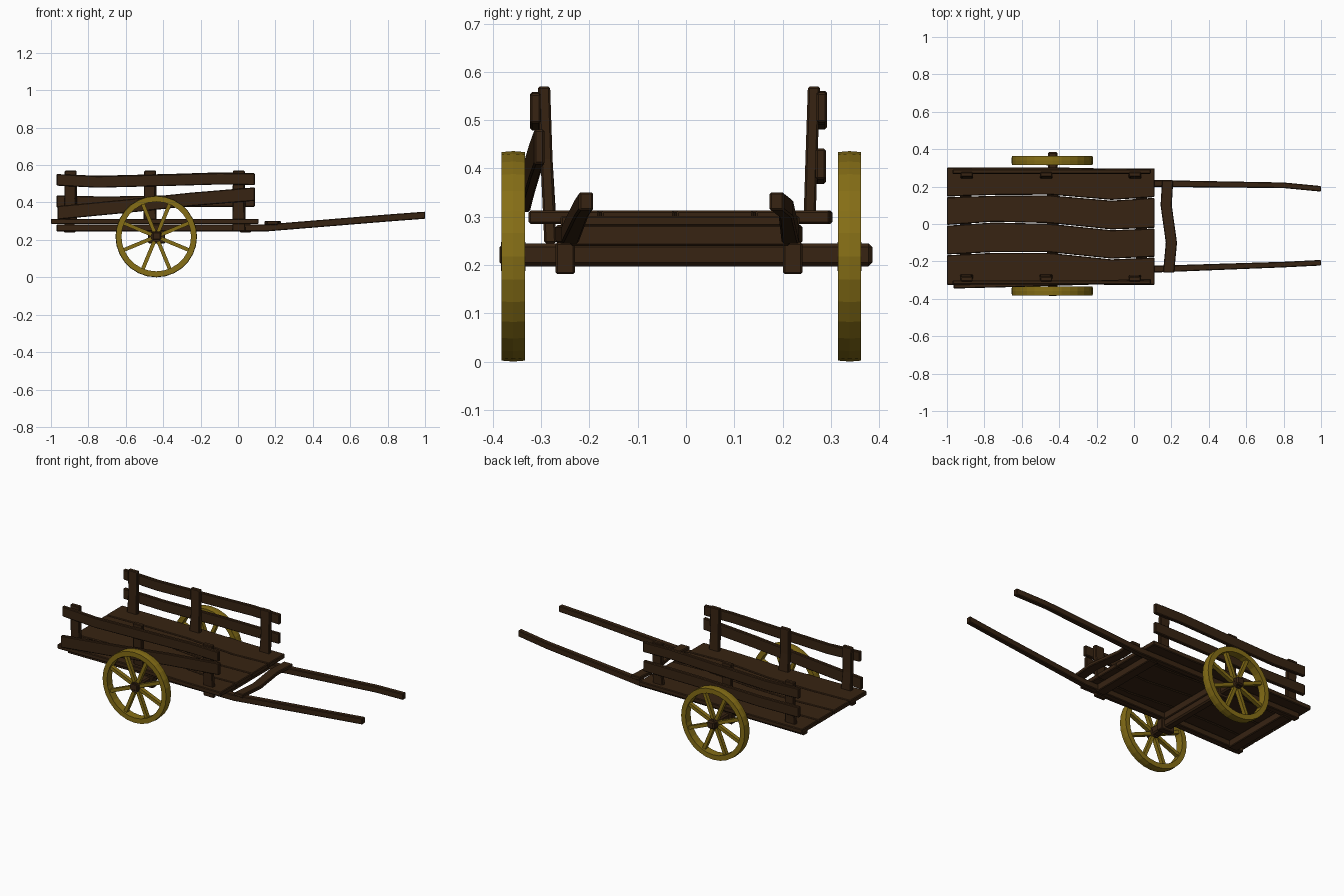
import bpy, bmesh, math
from mathutils import Vector, Matrix

if "Cube" in bpy.data.objects:
    bpy.data.objects.remove(bpy.data.objects["Cube"])


def material(name, col):
    m = bpy.data.materials.new(name)
    m.diffuse_color = (*col, 1)
    m.use_nodes = True
    m.node_tree.nodes["Principled BSDF"].inputs["Base Color"].default_value = m.diffuse_color
    return m


WOOD = material("dark brown wood", (0.038, 0.017, 0.006))
YELLOW = material("ochre paint", (0.235, 0.155, 0.008))
AXES = {'x': ((0, 1, 0), (0, 0, 1)), 'y': ((1, 0, 0), (0, 0, 1)), 'z': ((1, 0, 0), (0, 1, 0))}


def finish(name, bm, mat, bevel=0.0):
    bmesh.ops.recalc_face_normals(bm, faces=bm.faces)
    me = bpy.data.meshes.new(name)
    bm.to_mesh(me)
    bm.free()
    me.materials.append(mat)
    ob = bpy.data.objects.new(name, me)
    bpy.context.collection.objects.link(ob)
    if bevel:
        b = ob.modifiers.new("bevel", 'BEVEL')
        b.width, b.segments = bevel, 1
    return ob


def beam(name, axis, pts, w, h, bevel=0.004):
    """Rectangular timber through pts; w may be a list of widths."""
    bm = bmesh.new()
    u, v = (Vector(a) for a in AXES[axis])
    ws = w if isinstance(w, list) else [w] * len(pts)
    rings = []
    for p, wi in zip(pts, ws):
        rings.append([bm.verts.new(Vector(p) + u * wi * a / 2 + v * h * b / 2)
                      for a, b in ((-1, -1), (1, -1), (1, 1), (-1, 1))])
    bm.faces.new(rings[0])
    bm.faces.new(rings[-1])
    for r, s in zip(rings, rings[1:]):
        for i in range(4):
            j = (i + 1) % 4
            bm.faces.new((r[i], r[j], s[j], s[i]))
    return finish(name, bm, WOOD, bevel)


# bed planks with wavy seams
xs = [-1.0, -0.75, -0.45, -0.12, 0.11]
seams = [[-0.328, -0.324, -0.318, -0.328, -0.328],
         [-0.165, -0.152, -0.153, -0.187, -0.177],
         [-0.007, 0.010, 0.003, -0.031, -0.022],
         [0.145, 0.153, 0.155, 0.127, 0.142],
         [0.303, 0.305, 0.305, 0.298, 0.300]]
for k in range(4):
    lo, hi = seams[k], seams[k + 1]
    beam(f"bed_plank_{k + 1}", 'x',
         [(x, (a + b) / 2, 0.299) for x, a, b in zip(xs, lo, hi)],
         [b - a - 0.004 for a, b in zip(lo, hi)], 0.028)

# long shafts running under the bed, with axle blocks
for n, y0, y1, y2 in (("front", -0.25, -0.24, -0.207), ("back", 0.221, 0.216, 0.188)):
    ym = 0.207 if n == "back" else -0.217
    beam(f"{n}_shaft", 'x', [(-0.97, y0, 0.264), (0.15, y1, 0.264), (0.8, ym, 0.317),
                             (1.0, y2, 0.332)], [0.04, 0.036, 0.03, 0.03], 0.038)
    beam(f"{n}_axle_block", 'x', [(-0.48, y0, 0.214), (-0.39, y0, 0.214)], 0.04, 0.066)

# axle, cross beams under the bed, curved crossbar between the shafts
beam("axle", 'y', [(-0.435, -0.386, 0.221), (-0.435, 0.386, 0.221)], 0.05, 0.048, 0.008)
for k, x in enumerate((-0.9, -0.435, 0.04)):
    beam(f"cross_beam_{k + 1}", 'y', [(x, -0.24, 0.262), (x, 0.215, 0.262)], 0.06, 0.045)
beam("shaft_crossbar", 'y', [(0.185, -0.26, 0.291), (0.2, -0.1, 0.291), (0.172, 0.1, 0.291),
                             (0.18, 0.235, 0.291)], 0.06, 0.022)

# leaning side posts
for k, x in enumerate((-0.895, -0.47, 0.005)):
    zb = 0.245 if k == 2 else 0.29
    beam(f"front_post_{k + 1}", 'z', [(x, -0.281, zb), (x - 0.004, -0.289, 0.42),
                                      (x, -0.294, 0.57)], [0.07, 0.06, 0.064], 0.025)
    beam(f"back_post_{k + 1}", 'z', [(x, 0.256, 0.29), (x + 0.004, 0.260, 0.42),
                                     (x, 0.265, 0.57)], [0.07, 0.06, 0.064], 0.025)


def rail(name, pts, h):
    return beam(name, 'x', pts, 0.022, h)


# side rails; the lower front one has dropped at its rear end
rail("front_upper_rail", [(-0.97, -0.312, 0.521), (-0.75, -0.312, 0.510), (-0.35, -0.312, 0.520),
                          (-0.1, -0.312, 0.527), (0.09, -0.312, 0.524)], 0.062)
rail("back_upper_rail", [(-0.97, 0.281, 0.521), (-0.75, 0.281, 0.512), (-0.35, 0.281, 0.522),
                         (-0.1, 0.281, 0.530), (0.09, 0.281, 0.526)], 0.062)
rail("back_lower_rail", [(-0.97, 0.279, 0.405), (-0.7, 0.279, 0.400), (-0.3, 0.279, 0.408),
                         (0.09, 0.279, 0.409)], 0.064)
rail("front_lower_rail", [(-0.965, -0.334, 0.345), (-0.6, -0.325, 0.380), (-0.25, -0.314, 0.417),
                          (0.09, -0.304, 0.445)], 0.072)

# wheels
CX, CZ, R, RI, N = -0.437, 0.218, 0.218, 0.186, 28


def wheel(side, yc):
    rot = Matrix.Translation((CX, yc, CZ)) @ Matrix.Rotation(math.radians(90), 4, 'X')
    bm = bmesh.new()  # rim
    prof = [(RI, -0.024), (R - 0.002, -0.024), (R, 0), (R - 0.002, 0.024), (RI, 0.024)]
    rings = []
    for i in range(N):
        a = 2 * math.pi * i / N
        rings.append([bm.verts.new((r * math.cos(a), r * math.sin(a), z)) for r, z in prof])
    for i in range(N):
        p, q = rings[i], rings[(i + 1) % N]
        for j in range(5):
            k = (j + 1) % 5
            bm.faces.new((p[j], p[k], q[k], q[j]))
    bm.transform(rot)
    finish(f"{side}_wheel_rim", bm, YELLOW)
    bm = bmesh.new()  # spokes
    for i in range(8):
        m = (Matrix.Rotation(math.radians(22.5 + 45 * i), 4, 'Z')
             @ Matrix.Translation((0.105, 0, 0)) @ Matrix.Diagonal((0.17, 0.02, 0.024, 1)))
        bmesh.ops.create_cube(bm, size=1, matrix=m)
    bm.transform(rot)
    finish(f"{side}_wheel_spokes", bm, YELLOW)
    bm = bmesh.new()  # hub
    bmesh.ops.create_cone(bm, cap_ends=True, segments=12, radius1=0.03, radius2=0.03, depth=0.05)
    bm.transform(rot)
    finish(f"{side}_wheel_hub", bm, WOOD)


wheel("front", -0.358)
wheel("back", 0.339)
